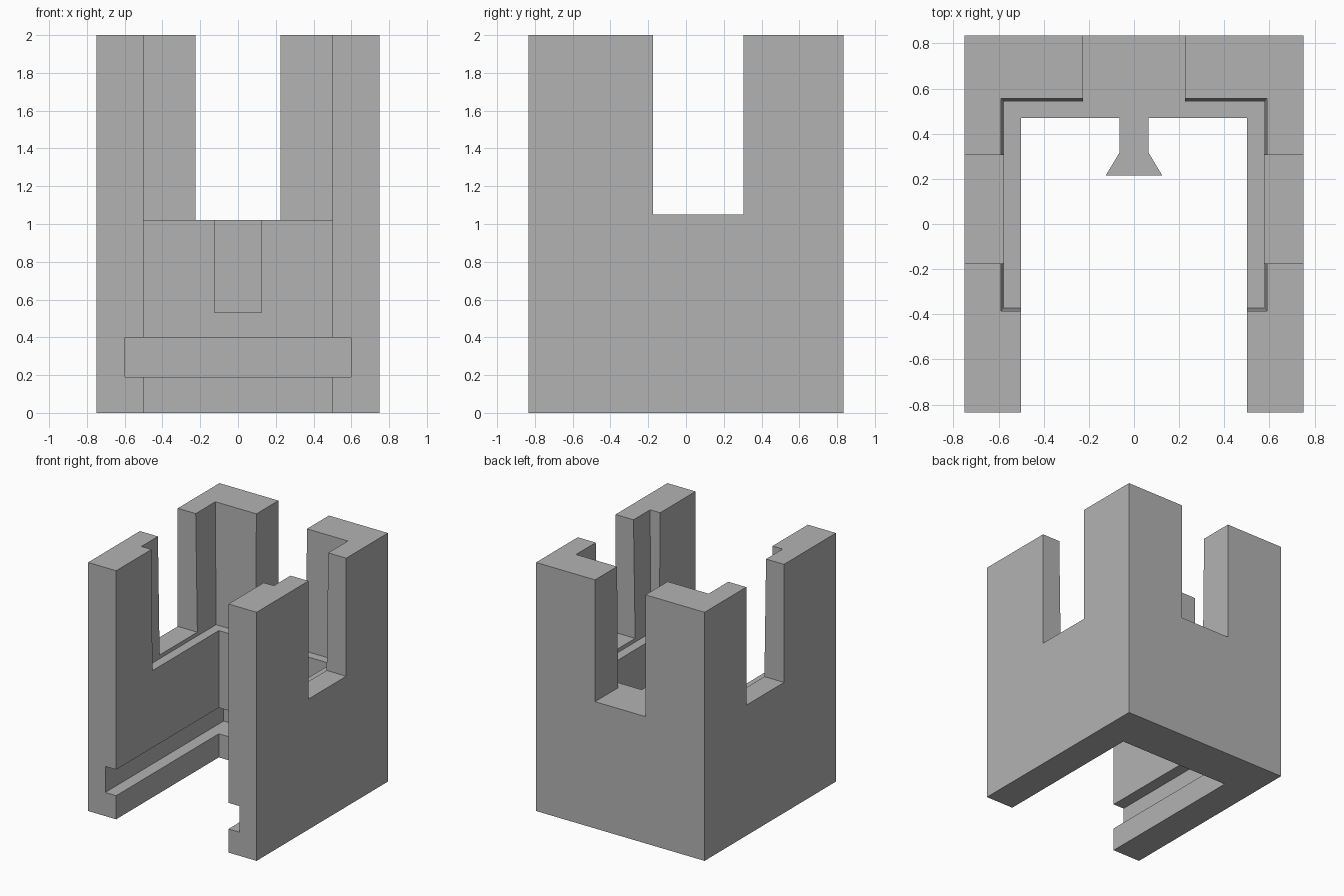
import bpy
import bmesh

default = bpy.data.objects.get("Cube")
if default:
    bpy.data.objects.remove(default, do_unlink=True)

GREY = (0.45, 0.45, 0.45, 1)
material = bpy.data.materials.new("plain grey")
material.use_nodes = True
material.diffuse_color = GREY
material.node_tree.nodes["Principled BSDF"].inputs["Base Color"].default_value = GREY


def prism(name, lower, upper, z0, z1):
    """Solid between two matching outlines."""
    bm = bmesh.new()
    low = [bm.verts.new((x, y, z0)) for x, y in lower]
    high = [bm.verts.new((x, y, z1)) for x, y in upper]
    bm.faces.new(low)
    bm.faces.new(high)
    for i in range(len(low)):
        j = (i + 1) % len(low)
        bm.faces.new((low[i], low[j], high[j], high[i]))
    bmesh.ops.recalc_face_normals(bm, faces=bm.faces)
    mesh = bpy.data.meshes.new(name)
    bm.to_mesh(mesh)
    bm.free()
    mesh.materials.append(material)
    obj = bpy.data.objects.new(name, mesh)
    bpy.context.collection.objects.link(obj)
    return obj


def rectangle(half_width, front, back):
    return [(-half_width, front), (half_width, front), (half_width, back), (-half_width, back)]


def box(name, half_width, front, back, z0, z1):
    outline = rectangle(half_width, front, back)
    return prism(name, outline, outline, z0, z1)


# Outer block, hollowed into three walls
walls = box("walls", 0.75, -0.835, 0.835, 0, 2)

cutters = [
    # Open cavity and the groove running round its inside
    box("cavity_cutter", 0.5, -1.0, 0.47, -0.2, 2.3),
    box("groove_cutter", 0.597, -1.1, 0.67, 0.19, 0.4),
    # Slightly tapered pocket in the upper half
    prism("pocket_cutter", rectangle(0.575, -0.373, 0.542),
          rectangle(0.593, -0.389, 0.558), 1.02, 2.2),
    # Tall notches through the side walls and the back wall
    box("side_notch_cutter", 1.0, -0.175, 0.305, 1.05, 2.4),
    box("back_notch_cutter", 0.225, 0.4, 1.0, 1.02, 2.5),
]

bpy.context.view_layer.objects.active = walls
for cutter in cutters:
    cutter.hide_render = True
    mod = walls.modifiers.new(cutter.name, "BOOLEAN")
    mod.operation = "DIFFERENCE"
    mod.solver = "EXACT"
    mod.object = cutter
    bpy.ops.object.modifier_apply(modifier=mod.name)
    bpy.data.objects.remove(cutter, do_unlink=True)

# Dovetail tab standing out from the back wall
half = [(0.065, 0.47), (0.065, 0.315), (0.125, 0.215)]
outline = half + [(-x, y) for x, y in reversed(half)]
prism("dovetail_tab", outline, outline, 0.53, 1.02)
